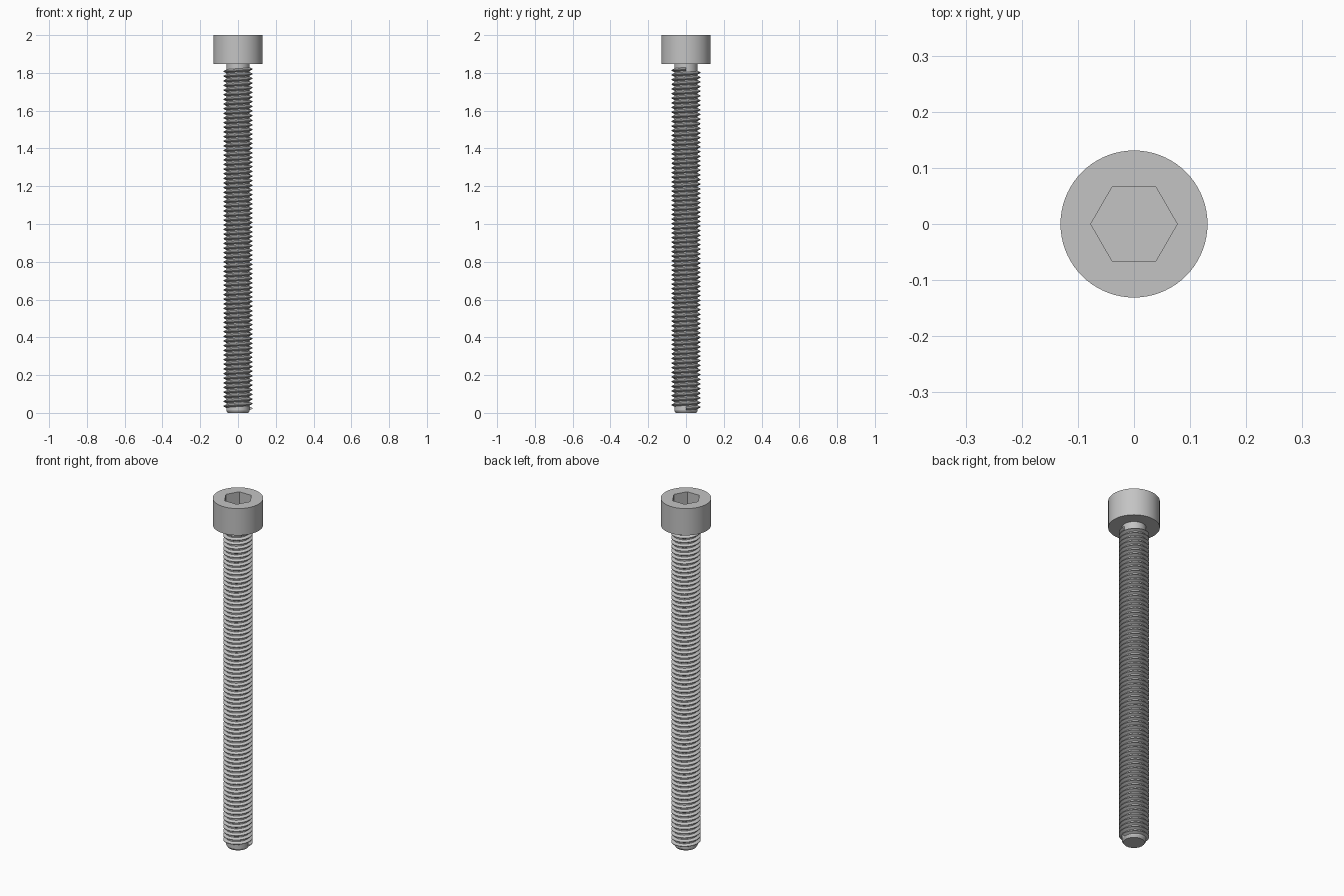
import bpy, bmesh, math

cube = bpy.data.objects.get("Cube")
if cube:
    bpy.data.objects.remove(cube, do_unlink=True)

HEAD_R, HEAD_BASE, TOP = 0.131, 1.846, 2.0
SOCKET_R, SOCKET_DEPTH = 0.077, 0.08
CORE_R, CREST_R, PITCH = 0.062, 0.077, 0.0246

steel = bpy.data.materials.new("steel_grey")
steel.use_nodes = True
GREY = (0.55, 0.55, 0.55, 1)
steel.diffuse_color = GREY
steel.node_tree.nodes["Principled BSDF"].inputs["Base Color"].default_value = GREY


def ring(bm, radius, z, count):
    return [bm.verts.new((radius * math.cos(a), radius * math.sin(a), z))
            for a in (2 * math.pi * i / count for i in range(count))]


def bridge(bm, a, b):
    for i in range(len(a)):
        j = (i + 1) % len(a)
        bm.faces.new((a[i], a[j], b[j], b[i]))


def finish(bm, name):
    bmesh.ops.recalc_face_normals(bm, faces=bm.faces[:])
    mesh = bpy.data.meshes.new(name)
    bm.to_mesh(mesh)
    bm.free()
    mesh.materials.append(steel)
    obj = bpy.data.objects.new(name, mesh)
    bpy.context.collection.objects.link(obj)
    bpy.ops.object.select_all(action='DESELECT')
    obj.select_set(True)
    bpy.context.view_layer.objects.active = obj
    bpy.ops.object.shade_smooth_by_angle(angle=math.radians(25))
    return obj


# Cylindrical head with a hexagonal socket
bm = bmesh.new()
base = ring(bm, HEAD_R, HEAD_BASE, 72)
rim = ring(bm, HEAD_R, TOP, 72)
socket_rim = ring(bm, SOCKET_R, TOP, 6)
socket_floor = ring(bm, SOCKET_R, TOP - SOCKET_DEPTH, 6)
bm.faces.new(base)
bridge(bm, base, rim)
bridge(bm, socket_rim, socket_floor)
bm.faces.new(socket_floor)
boundary = [e for e in bm.edges if len(e.link_faces) == 1]
bmesh.ops.triangle_fill(bm, edges=boundary, use_beauty=True)
finish(bm, "socket_head")

# Shank core with a chamfered tip
bm = bmesh.new()
rings = [ring(bm, r, z, 48) for r, z in
         ((0.054, 0), (CORE_R, 0.012), (CORE_R, HEAD_BASE))]
for lower, upper in zip(rings, rings[1:]):
    bridge(bm, lower, upper)
bm.faces.new(rings[0])
bm.faces.new(rings[-1])
finish(bm, "shank_core")

# Right-handed helical thread ridge, capped at both ends
bm = bmesh.new()
STEPS, START = 36, 0.024
turns = int((HEAD_BASE - 0.014 - START) / PITCH)
profile = [(CORE_R - 0.002, -0.42), (CREST_R, -0.07),
           (CREST_R, 0.07), (CORE_R - 0.002, 0.42)]
previous = first = None
for i in range(turns * STEPS + 1):
    a = 2 * math.pi * i / STEPS
    z = START + PITCH * i / STEPS
    section = [bm.verts.new((r * math.cos(a), r * math.sin(a), z + h * PITCH))
               for r, h in profile]
    if previous:
        bridge(bm, previous, section)
    else:
        first = section
    previous = section
bm.faces.new(first)
bm.faces.new(previous)
finish(bm, "thread")
